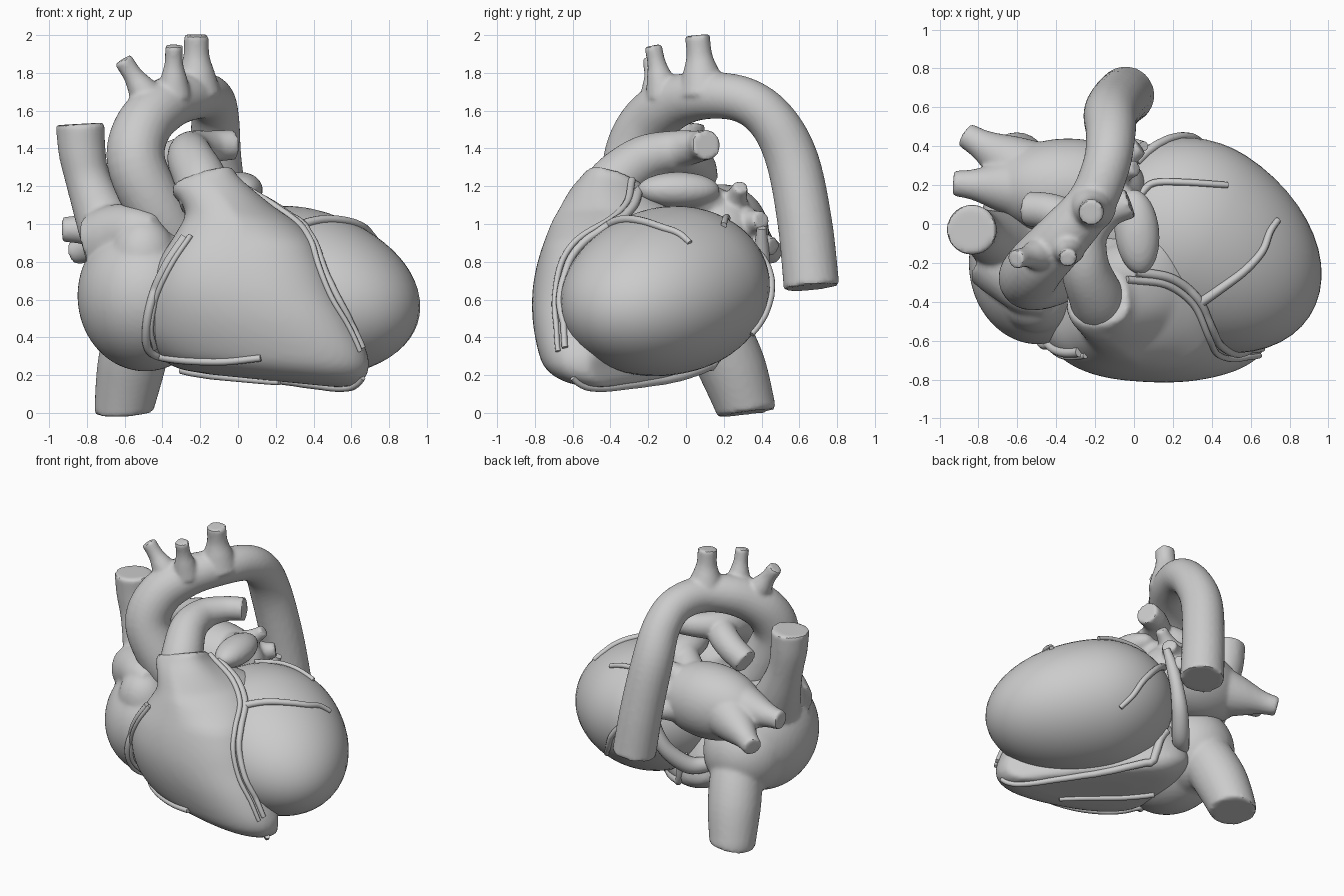
import bpy, bmesh, math
from mathutils import Vector, Matrix
from mathutils.bvhtree import BVHTree

if "Cube" in bpy.data.objects:
    bpy.data.objects.remove(bpy.data.objects["Cube"])


def spline(pts, steps=6):
    """Smooth path through tuples of any length."""
    p = [Vector(q) for q in pts]
    p = [p[0] * 2 - p[1]] + p + [p[-1] * 2 - p[-2]]
    out = []
    for i in range(1, len(p) - 2):
        a, b, c, d = p[i - 1:i + 3]
        for k in range(steps):
            t = k / steps
            out.append((b * 2 + (c - a) * t + (a * 2 - b * 5 + c * 4 - d) * t * t
                        + (b * 3 - a - c * 3 + d) * t ** 3) * 0.5)
    return out + [p[-2]]


def skin(bm, rings):
    """Bridge rings of points and cap both ends."""
    vs = [[bm.verts.new(p) for p in r] for r in rings]
    n = len(vs[0])
    for a, b in zip(vs, vs[1:]):
        for i in range(n):
            bm.faces.new((a[i], a[(i + 1) % n], b[(i + 1) % n], b[i]))
    bm.faces.new(vs[0][::-1])
    bm.faces.new(vs[-1])


def tube(bm, pts, sides=24, steps=6):
    """Tube through (x, y, z, radius) points."""
    path = spline([Vector(p) for p in pts], steps)
    pos = [p.to_3d() for p in path]
    normal, rings = None, []
    for i, c in enumerate(pos):
        t = (pos[min(i + 1, len(pos) - 1)] - pos[max(i - 1, 0)]).normalized()
        normal = t.orthogonal() if normal is None else normal - t * normal.dot(t)
        normal.normalize()
        side = t.cross(normal)
        rings.append([c + (normal * math.cos(a) + side * math.sin(a)) * path[i][3]
                      for a in (math.tau * k / sides for k in range(sides))])
    skin(bm, rings)


def ball(bm, centre, size, rot=Matrix.Identity(3), base=1.0):
    """Ellipsoid; base flattens its -x half into an egg."""
    made = bmesh.ops.create_uvsphere(bm, u_segments=48, v_segments=32, radius=1)["verts"]
    for v in made:
        p = Vector((v.co.x * size[0], v.co.y * size[1], v.co.z * size[2]))
        if p.x < 0:
            p.x *= base
        v.co = rot @ p + Vector(centre)


def finish(name, bm, blend=None, angle=40, smooth=3):
    """Make the object, optionally melting overlapping pieces together."""
    bmesh.ops.recalc_face_normals(bm, faces=bm.faces)
    me = bpy.data.meshes.new(name)
    bm.to_mesh(me)
    bm.free()
    ob = bpy.data.objects.new(name, me)
    bpy.context.collection.objects.link(ob)
    bpy.ops.object.select_all(action='DESELECT')
    ob.select_set(True)
    bpy.context.view_layer.objects.active = ob
    if blend:
        m = ob.modifiers.new("melt", 'REMESH')
        m.mode, m.voxel_size = 'VOXEL', blend
        s = ob.modifiers.new("soften", 'SMOOTH')
        s.factor, s.iterations = 0.5, smooth
        bpy.ops.object.modifier_apply(modifier="melt")
        bpy.ops.object.modifier_apply(modifier="soften")
    bpy.ops.object.shade_smooth_by_angle(angle=math.radians(angle))
    return ob


# left ventricle: tilted egg
d = Vector((0.82, -0.53, -0.2)).normalized()
u = Vector((0.53, 0.82, 0)).normalized()
u = (u - d * u.dot(d)).normalized()
axes = Matrix((d, u, d.cross(u))).transposed()
bm = bmesh.new()
ball(bm, (0.295, -0.08, 0.65), (0.735, 0.515, 0.44), axes, 0.75)
left_ventricle = finish("left_ventricle", bm)

# right ventricle: stacked sections (z, left, right, front, back)
rows = [(0.17, -0.15, 0.52, -0.5, -0.18), (0.19, -0.32, 0.62, -0.62, -0.04),
        (0.25, -0.42, 0.68, -0.72, 0.02), (0.35, -0.48, 0.69, -0.77, 0.04),
        (0.5, -0.49, 0.62, -0.805, 0.05), (0.65, -0.47, 0.53, -0.81, 0.03),
        (0.8, -0.42, 0.46, -0.785, 0), (0.95, -0.33, 0.37, -0.735, -0.05),
        (1.05, -0.28, 0.25, -0.69, -0.1), (1.15, -0.31, 0.09, -0.62, -0.15),
        (1.21, -0.345, 0.0, -0.56, -0.2), (1.25, -0.345, -0.03, -0.52, -0.23)]
rings = []
for z, xl, xr, yf, yb in spline(rows, 4):
    cx, rx, yc = (xl + xr) / 2, (xr - xl) / 2, yf + 0.37 * (yb - yf)
    low = max(0, min(1, (0.9 - z) / 0.6))
    mid = max(0, 1 - abs(z - 1.08) / 0.18)
    top = max(0, min(1, (z - 1.08) / 0.15))
    ring = []
    for k in range(56):
        a = math.tau * k / 56
        c, s = [math.copysign(abs(f) ** 0.84, f) for f in (math.cos(a), math.sin(a))]
        dy = s * (yc - yf) if s < 0 else s * (yb - yc) * (1 - 0.8 * low * c)
        dy += rx * (mid * 0.5 * max(c, 0) - 0.13 * low * c)
        ring.append((cx + rx * c, yc + dy,
                     z - 0.1 * low * rx * c + top * (0.3 * rx * c - 0.3 * dy)))
    rings.append(ring)
bm = bmesh.new()
skin(bm, rings)
right_ventricle = finish("right_ventricle", bm, 0.018, smooth=6)

# right atrium with both great veins and the front ear
bm = bmesh.new()
ball(bm, (-0.49, -0.2, 0.62), (0.36, 0.42, 0.4))
ball(bm, (-0.5, 0.0, 0.56), (0.29, 0.3, 0.3))
ball(bm, (-0.5, -0.4, 0.83), (0.17, 0.16, 0.2))
tube(bm, [(-0.72, -0.16, 0.9, 0.18), (-0.62, -0.25, 0.94, 0.17),
          (-0.52, -0.36, 0.97, 0.13), (-0.43, -0.43, 0.99, 0.06)])
tube(bm, [(-0.835, -0.03, 1.53, 0.13), (-0.825, -0.03, 1.38, 0.125),
          (-0.79, -0.04, 1.22, 0.12), (-0.71, -0.08, 1.02, 0.15), (-0.6, -0.15, 0.8, 0.2)])
tube(bm, [(-0.6, 0.32, 0, 0.155), (-0.6, 0.31, 0.05, 0.16), (-0.565, 0.24, 0.25, 0.18),
          (-0.52, 0.14, 0.45, 0.18), (-0.5, 0, 0.6, 0.18)])
right_atrium = finish("right_atrium_and_caval_veins", bm, 0.016, smooth=5)

# aorta with three arch branches
bm = bmesh.new()
tube(bm, [(-0.28, -0.2, 0.85, 0.14), (-0.43, -0.27, 1.08, 0.155), (-0.54, -0.285, 1.33, 0.155),
          (-0.5, -0.21, 1.52, 0.15), (-0.37, -0.07, 1.64, 0.14), (-0.22, 0.11, 1.68, 0.125),
          (-0.14, 0.31, 1.655, 0.122), (-0.12, 0.46, 1.54, 0.128), (-0.12, 0.565, 1.33, 0.14),
          (-0.08, 0.63, 1.0, 0.145), (-0.04, 0.665, 0.665, 0.148)])
for base, tip, r in (((-0.46, -0.15, 1.64), (-0.61, -0.18, 1.87), 0.05),
                     ((-0.34, -0.12, 1.68), (-0.34, -0.175, 1.945), 0.047),
                     ((-0.22, 0.09, 1.69), (-0.22, 0.06, 2.0), 0.066)):
    b, t = Vector(base), Vector(tip)
    tube(bm, [(*b.lerp(t, f), r * w) for f, w in ((0, 2), (0.35, 1.5), (0.65, 1.05), (1, 1))])
finish("aorta", bm, 0.014)

# pulmonary trunk and its two arms
bm = bmesh.new()
tube(bm, [(-0.16, -0.45, 1.12, 0.15), (-0.2, -0.36, 1.24, 0.14), (-0.25, -0.22, 1.345, 0.125),
          (-0.24, -0.06, 1.39, 0.105), (-0.14, 0.06, 1.41, 0.085), (-0.02, 0.11, 1.42, 0.08)])
tube(bm, [(-0.24, -0.1, 1.37, 0.1), (-0.3, 0, 1.36, 0.1), (-0.42, 0.06, 1.31, 0.095),
          (-0.55, 0.08, 1.25, 0.09)])
finish("pulmonary_artery", bm, 0.014)

# left atrium, ear and pulmonary veins
bm = bmesh.new()
ball(bm, (-0.34, 0.19, 0.95), (0.4, 0.25, 0.26))
ball(bm, (0.015, -0.04, 1.18), (0.115, 0.22, 0.095), Matrix.Rotation(0.1, 3, 'Z'))
tube(bm, [(0, 0.02, 1.18, 0.08), (-0.12, 0.14, 1.08, 0.12), (-0.2, 0.2, 1, 0.15)])
for base, tip, r in (((-0.5, 0.18, 0.98), (-0.93, 0.21, 0.97), 0.065),
                     ((-0.5, 0.24, 0.94), (-0.87, 0.46, 0.85), 0.065),
                     ((-0.2, 0.22, 1.02), (0.01, 0.29, 1.2), 0.042),
                     ((-0.2, 0.24, 0.98), (0.03, 0.4, 1.02), 0.052),
                     ((-0.2, 0.26, 0.92), (-0.02, 0.46, 0.88), 0.05)):
    b, t = Vector(base), Vector(tip)
    tube(bm, [(*b.lerp(t, f), r * w) for f, w in ((0, 2.9), (0.4, 2.1), (0.75, 1.25), (1, 1))])
finish("left_atrium_and_pulmonary_veins", bm, 0.014, smooth=5)

# coronary sinus behind the left ventricle
bm = bmesh.new()
tube(bm, [(0.05, 0.4, 0.98, 0.025), (0.0, 0.4, 0.86, 0.04), (-0.04, 0.4, 0.72, 0.045),
          (-0.1, 0.36, 0.58, 0.055), (-0.2, 0.25, 0.46, 0.06), (-0.3, 0.14, 0.45, 0.05)], 16)
finish("coronary_sinus", bm)

# surface vessels: 3D paths projected inwards onto the chambers
bm = bmesh.new()
for ob in (left_ventricle, right_ventricle, right_atrium):
    bm.from_mesh(ob.data)
surface = BVHTree.FromBMesh(bm)
bm.free()
heart = Vector((0.1, -0.1, 0.65))


def vessel(name, pts, r0, r1, way=None):
    """Project along way, or towards the heart's middle when none is given."""
    path = spline(pts, 5)
    hits = []
    for k, p in enumerate(path):
        w = way and Vector(way) or (heart - p).normalized()
        hit = surface.ray_cast(p - w * 2, w)[0]
        if hit:
            hits.append((*(hit - w * 0.008), r0 + (r1 - r0) * k / len(path)))
    bm = bmesh.new()
    tube(bm, hits, 10, 2)
    finish(name, bm)


FRONT, DOWN, UP = (0, 1, 0), (0, 0, -1), (0, 0, 1)
vessel("right_coronary_artery",
       [(-0.28, 0, 0.93), (-0.38, 0, 0.78), (-0.45, 0, 0.62), (-0.485, 0, 0.45), (-0.47, 0, 0.33),
        (-0.36, 0, 0.285), (-0.1, 0, 0.27), (0.12, 0, 0.29)], 0.026, 0.018, FRONT)
vessel("right_groove_vein", [(-0.25, 0, 0.94), (-0.35, 0, 0.79), (-0.43, 0, 0.62),
                             (-0.46, 0, 0.45), (-0.44, 0, 0.34)], 0.015, 0.013, FRONT)
groove = [(0.02, -0.23, 1.13), (0.2, -0.29, 1.11), (0.34, -0.4, 1.03), (0.39, -0.52, 0.9),
          (0.43, -0.6, 0.78), (0.51, -0.65, 0.62), (0.61, -0.66, 0.47), (0.67, -0.65, 0.34)]
vessel("front_groove_artery", groove, 0.026, 0.016)
vessel("front_groove_vein", [(x - 0.03, y - 0.02, z - 0.01) for x, y, z in groove], 0.02, 0.013)
vessel("diagonal_artery", [(0.35, -0.4, 0), (0.45, -0.33, 0), (0.57, -0.24, 0), (0.66, -0.14, 0),
                           (0.7, -0.04, 0), (0.74, 0.02, 0)], 0.025, 0.016, DOWN)
vessel("upper_side_artery", [(0.03, 0.15, 0), (0.1, 0.21, 0), (0.25, 0.215, 0), (0.48, 0.2, 0)],
       0.02, 0.016, DOWN)
vessel("rear_top_artery", [(-0.01, 0.42, 0.95), (0.1, 0.46, 0.85), (0.2, 0.48, 0.75),
                           (0.3, 0.46, 0.62), (0.36, 0.42, 0.5), (0.42, 0.36, 0.41)], 0.026, 0.016)
vessel("lower_groove_artery", [(-0.12, 0.2, 0), (0.06, 0.06, 0), (0.24, -0.12, 0), (0.42, -0.31, 0),
                               (0.56, -0.47, 0), (0.66, -0.6, 0)], 0.028, 0.016, UP)
vessel("lower_front_branch", [(-0.3, -0.15, 0), (-0.1, -0.3, 0), (0.1, -0.43, 0), (0.22, -0.52, 0)],
       0.02, 0.014, UP)
